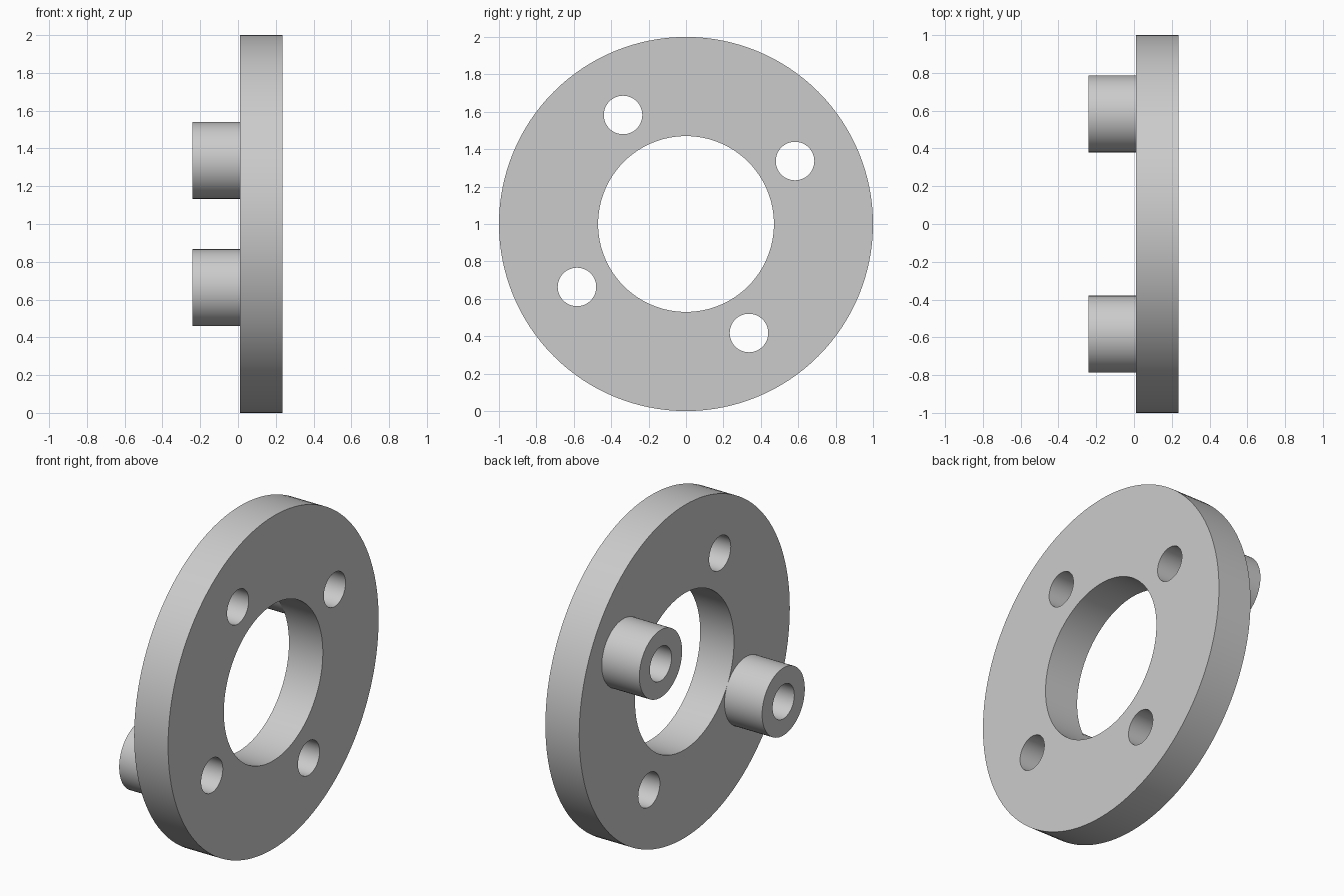
import bpy
from math import cos, sin, radians, tau

if "Cube" in bpy.data.objects:
    bpy.data.objects.remove(bpy.data.objects["Cube"], do_unlink=True)

grey = bpy.data.materials.new("plain_grey")
grey.use_nodes = True
colour = (0.6, 0.6, 0.6, 1)
grey.diffuse_color = colour
grey.node_tree.nodes["Principled BSDF"].inputs["Base Color"].default_value = colour

BOLT_CIRCLE = 0.673
HOLE_RADIUS = 0.103


def bolt_point(degrees):
    a = radians(degrees)
    return BOLT_CIRCLE * cos(a), BOLT_CIRCLE * sin(a)


def extruded_plate(name, circles, x_min, x_max):
    """Extrude nested circles (centre, radius, sides) along x; inner ones become holes."""
    curve = bpy.data.curves.new(name, "CURVE")
    curve.dimensions = "2D"
    curve.fill_mode = "BOTH"
    curve.extrude = (x_max - x_min) / 2
    for (cy, cz), radius, sides in circles:
        spline = curve.splines.new("POLY")
        spline.points.add(sides - 1)
        for i, p in enumerate(spline.points):
            a = tau * i / sides
            p.co = (cy + radius * cos(a), cz + radius * sin(a), 0, 1)
        spline.use_cyclic_u = True
    obj = bpy.data.objects.new(name, curve)
    bpy.context.collection.objects.link(obj)
    # The profile plane becomes y-z and the extrusion runs along x
    obj.rotation_euler = (radians(90), 0, radians(90))
    obj.location = ((x_min + x_max) / 2, 0, 1)
    bpy.ops.object.select_all(action="DESELECT")
    obj.select_set(True)
    bpy.context.view_layer.objects.active = obj
    bpy.ops.object.convert(target="MESH")
    obj = bpy.context.object
    obj.name = name
    # Join caps to walls
    bpy.ops.object.mode_set(mode="EDIT")
    bpy.ops.mesh.select_all(action="SELECT")
    bpy.ops.mesh.remove_doubles(threshold=0.0001)
    bpy.ops.mesh.normals_make_consistent(inside=False)
    bpy.ops.object.mode_set(mode="OBJECT")
    obj.data.materials.clear()
    obj.data.materials.append(grey)
    bpy.ops.object.shade_smooth_by_angle(angle=radians(30))
    return obj


# Flange ring with a central bore and four bolt holes
holes = [(bolt_point(d), HOLE_RADIUS, 48) for d in (30, 120, 210, 300)]
extruded_plate("flange_ring", [((0, 0), 1, 128), ((0, 0), 0.47, 96)] + holes, 0.01, 0.235)

# Tubular bosses behind two opposite holes
for name, d in (("upper_boss", 30), ("lower_boss", 210)):
    centre = bolt_point(d)
    extruded_plate(name, [(centre, 0.203, 64), (centre, HOLE_RADIUS, 48)], -0.24, 0.01)
